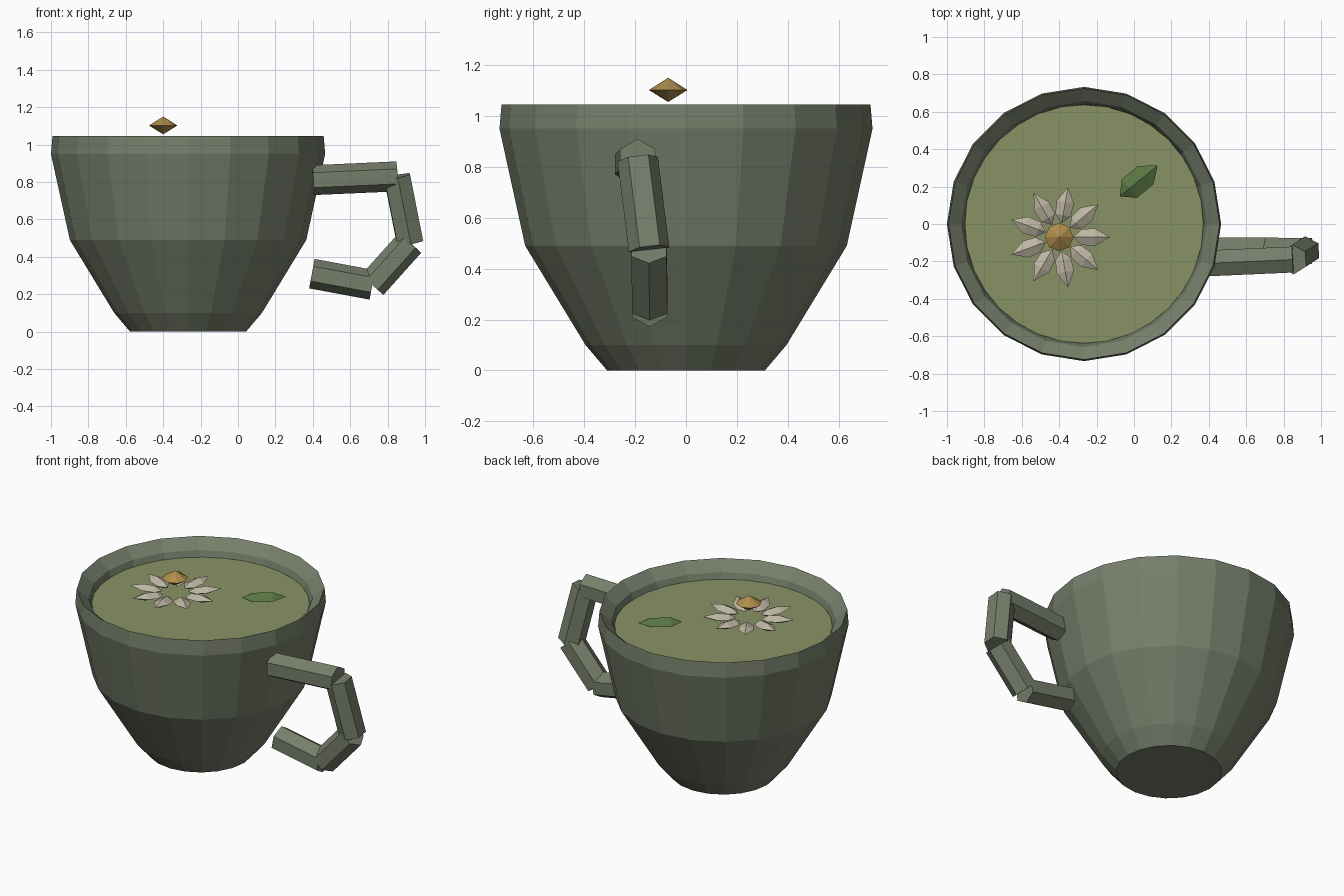
import bpy, bmesh
from math import sin, cos, pi, radians
from mathutils import Vector, Matrix

if "Cube" in bpy.data.objects:
    bpy.data.objects.remove(bpy.data.objects["Cube"])

CUP_X = -0.267


def material(name, rgb):
    m = bpy.data.materials.new(name)
    m.diffuse_color = (*rgb, 1)
    m.use_nodes = True
    m.node_tree.nodes["Principled BSDF"].inputs["Base Color"].default_value = m.diffuse_color
    return m


GLAZE = material("green_glaze", (0.18, 0.21, 0.145))
TEA = material("green_tea", (0.25, 0.29, 0.13))
PETAL = material("cream_petal", (0.52, 0.47, 0.37))
GOLD = material("gold", (0.42, 0.27, 0.07))
LEAF = material("leaf_green", (0.10, 0.18, 0.055))


def finish(name, bm, mat, matrix=Matrix()):
    bmesh.ops.recalc_face_normals(bm, faces=bm.faces)
    me = bpy.data.meshes.new(name)
    bm.to_mesh(me)
    bm.free()
    me.materials.append(mat)
    ob = bpy.data.objects.new(name, me)
    ob.matrix_world = matrix
    bpy.context.collection.objects.link(ob)
    return ob


def loft(bm, rings):
    """Skin a list of rings; a ring of one point closes to a tip."""
    rings = [[bm.verts.new(p) for p in r] for r in rings]
    for a, b in zip(rings, rings[1:]):
        n = max(len(a), len(b))
        for i in range(n):
            j = (i + 1) % n
            quad = [a[i % len(a)], a[j % len(a)], b[j % len(b)], b[i % len(b)]]
            bm.faces.new(list(dict.fromkeys(quad)))
    for r in (rings[0], rings[-1]):
        if len(r) > 2:
            bm.faces.new(r)


def lathe(name, profile, sides, mat, loc):
    bm = bmesh.new()
    loft(bm, [[(r * cos(2 * pi * i / sides), r * sin(2 * pi * i / sides), z)
               for i in range(sides)] if r else [(0, 0, z)] for r, z in profile])
    return finish(name, bm, mat, Matrix.Translation(loc))


def blade(name, stations, height, mat, matrix):
    """Pointed, ridged blade along local x; stations are (x, half width)."""
    wide = max(w for _, w in stations)
    bm = bmesh.new()
    loft(bm, [[(x, -w, 0), (x, 0, height * w / wide), (x, w, 0), (x, 0, -height * w / wide)]
              if w else [(x, 0, 0)] for x, w in stations])
    return finish(name, bm, mat, matrix)


# Cup: outer wall, lip sloping inwards, inner bowl
lathe("cup", [(0.31, 0), (0.395, 0.10), (0.632, 0.49), (0.733, 0.95), (0.725, 1.045),
              (0.657, 0.985), (0.643, 0.94), (0.55, 0.50), (0.32, 0.12)],
      20, GLAZE, (CUP_X, 0, 0))

# Tea surface
lathe("tea", [(0.625, 0.92), (0.638, 0.948)], 32, TEA, (CUP_X, 0, 0))

# Handle: separate hexagonal bars between path points
path = [Vector(p) for p in [(0.40, -0.21, 0.81), (0.85, -0.19, 0.83), (0.92, -0.145, 0.475),
                            (0.718, -0.142, 0.25), (0.395, -0.142, 0.31)]]
for k, (a, b) in enumerate(zip(path, path[1:])):
    d = b - a
    bm = bmesh.new()
    loft(bm, [[(0.08 * sin(i * pi / 3), 0.08 * cos(i * pi / 3), z) for i in range(6)]
              for z in (0, d.length)])
    rot = d.to_track_quat('Z', 'Y').to_matrix().to_4x4()
    finish(f"handle_bar_{k + 1}", bm, GLAZE, Matrix.Translation(a) @ rot)

# Blossom: ring of nine petals with a floating gold centre
bloom = Vector((-0.40, -0.07, 1.005))
for k in range(9):
    blade(f"petal_{k + 1}", [(0.075, 0), (0.12, 0.042), (0.19, 0.047), (0.273, 0)], 0.024, PETAL,
          Matrix.Translation(bloom) @ Matrix.Rotation(radians(40 * k), 4, 'Z')
          @ Matrix.Rotation(radians(-4), 4, 'Y'))
lathe("blossom_centre", [(0, 1.055), (0.076, 1.102), (0, 1.15)], 8, GOLD, (-0.40, -0.07, 0))

# Floating leaf
blade("leaf", [(-0.13, 0), (-0.065, 0.064), (0.05, 0.064), (0.13, 0)], 0.03, LEAF,
      Matrix.Translation((0.025, 0.23, 0.977)) @ Matrix.Rotation(radians(39), 4, 'Z'))
